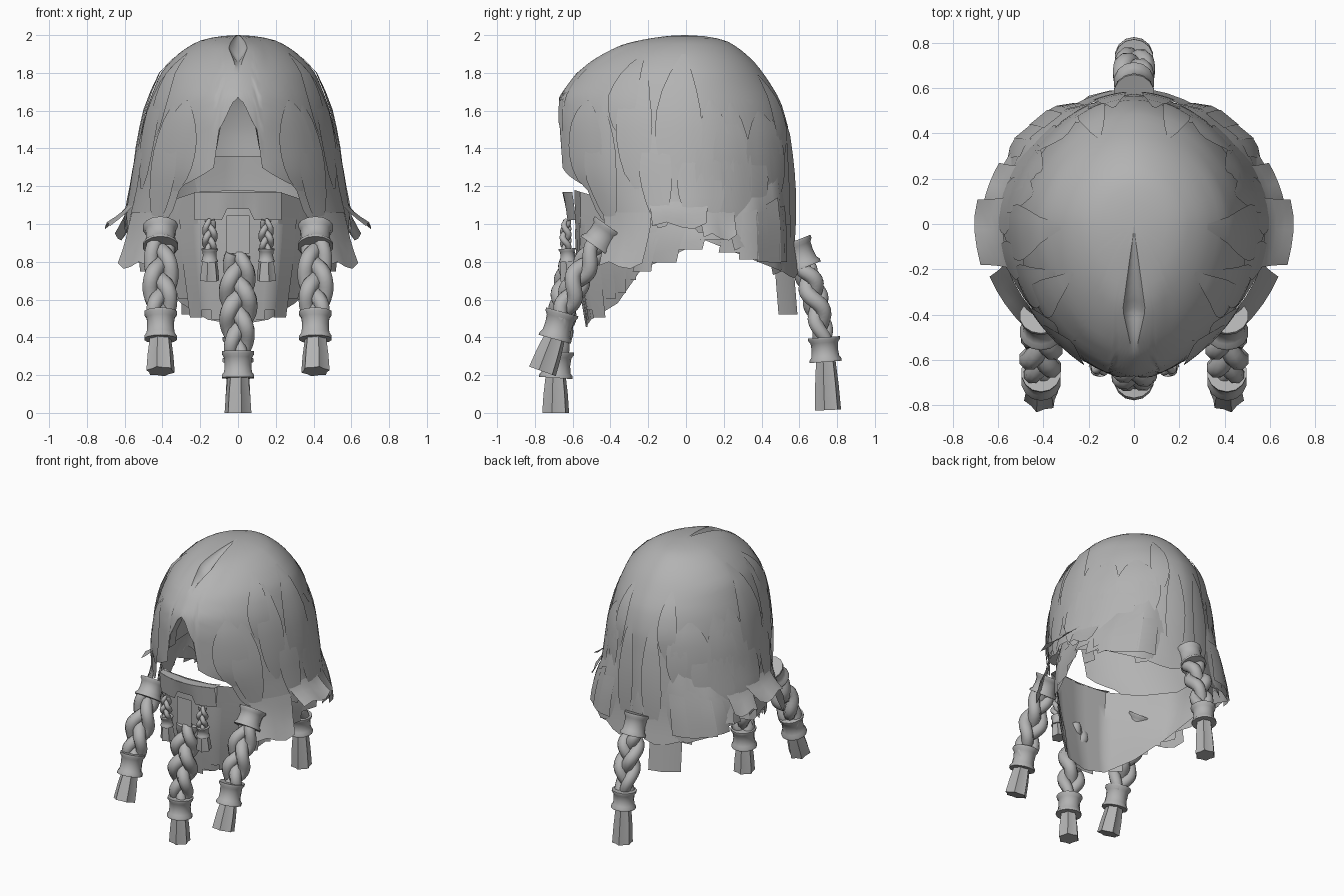
import bpy, bmesh, math, random
from mathutils import Vector

random.seed(4)
if "Cube" in bpy.data.objects:
    bpy.data.objects.remove(bpy.data.objects["Cube"], do_unlink=True)

grey = bpy.data.materials.new("hair_grey")
grey.use_nodes = True
COLOUR = (0.45, 0.45, 0.45, 1)
grey.diffuse_color = COLOUR
grey.node_tree.nodes["Principled BSDF"].inputs["Base Color"].default_value = COLOUR


def finish(name, bm, mirror=False, sheet=False, angle=40):
    """Turn a bmesh into a shaded object."""
    bm.normal_update()
    if sheet:
        for f in bm.faces:
            if f.normal.dot(f.calc_center_median() - Vector((0, 0, 1))) < 0:
                f.normal_flip()
    else:
        bmesh.ops.recalc_face_normals(bm, faces=bm.faces[:])
    mesh = bpy.data.meshes.new(name)
    bm.to_mesh(mesh)
    bm.free()
    mesh.materials.append(grey)
    ob = bpy.data.objects.new(name, mesh)
    bpy.context.collection.objects.link(ob)
    bpy.ops.object.select_all(action='DESELECT')
    ob.select_set(True)
    bpy.context.view_layer.objects.active = ob
    bpy.ops.object.shade_smooth_by_angle(angle=math.radians(angle))
    if mirror:
        ob.modifiers.new("mirror", 'MIRROR').use_axis[0] = True


def interp(table, x):
    """Linear interpolation in a list of (key, value)."""
    for (a, va), (b, vb) in zip(table, table[1:]):
        if x <= b:
            return va + (vb - va) * max(0, (x - a) / (b - a))
    return table[-1][1]


def sheet(bm, cols, rows, func):
    """Grid surface from func(u, v)."""
    g = [[bm.verts.new(func(i / cols, j / rows)) for i in range(cols + 1)]
         for j in range(rows + 1)]
    for j in range(rows):
        for i in range(cols):
            bm.faces.new((g[j][i], g[j][i + 1], g[j + 1][i + 1], g[j + 1][i]))


def tube(bm, pts, radii, sides=8, star=1.0):
    """Capped sweep; star < 1 pinches every second side."""
    rings = []
    for i, p in enumerate(pts):
        t = (pts[min(i + 1, len(pts) - 1)] - pts[max(i - 1, 0)]).normalized()
        n = t.cross(Vector((1, 0, 0))).normalized()
        s = n.cross(t)
        ring = []
        for k in range(sides):
            a = 2 * math.pi * (k + 0.5) / sides
            r = radii[i] * (star if k % 2 else 1)
            ring.append(bm.verts.new(p + r * (math.cos(a) * s + math.sin(a) * n)))
        rings.append(ring)
    for r0, r1 in zip(rings, rings[1:]):
        for k in range(sides):
            m = (k + 1) % sides
            bm.faces.new((r0[k], r0[m], r1[m], r1[k]))
    bm.faces.new(rings[0])
    bm.faces.new(rings[-1])


# Head of hair: half-width, front and back depth, keyed by sqrt(2 - z)
WIDTH = [(0, 0), (.1, .12), (.17, .2), (.32, .32), (.45, .41), (.63, .485), (.77, .525), (.89, .555), (1, .6)]
FRONT = [(0, 0), (.1, .14), (.22, .33), (.37, .5), (.45, .58), (.57, .67), (.67, .69), (.86, .685), (1, .6)]
BACK = [(0, 0), (.1, .13), (.17, .21), (.39, .37), (.59, .5), (.71, .545), (.89, .565), (1, .57)]
EDGE = [(0, 1.67), (6, 1.64), (12, 1.54), (15, 1.5), (17, 1.3), (24, 1.26), (32, 1.22), (37, 1.2),
        (41, 1.03), (90, 1.0), (110, .97), (140, .86), (165, .79), (180, .8)]


def scalp(deg, z, out=0.0):
    q = math.sqrt(max(0, 2 - z))
    a = math.radians(deg)
    x, y = max(0, math.sin(a)), -math.cos(a)
    depth = interp(FRONT if deg < 90 else BACK, q) + out
    x = x ** (1.2 if deg < 90 else 1.1)
    y = y ** 1.1 if deg > 90 else y
    return Vector(((interp(WIDTH, q) + out) * x, depth * y, z + out * max(0, z - 1.6)))


def hair_point(u, v):
    deg = 180 * u
    z = 2 - (2 - interp(EDGE, deg)) * v ** 1.7
    if v == 1 and deg > 43:
        z += random.uniform(-.03, .03)
    p = scalp(deg, z)
    if u in (0, 1):
        p.x = 0
    if deg < 60 and p.x < .15 and -.56 < p.y < -.03:      # wedge-shaped parting
        gap = .045 * min((-.03 - p.y) / .35, (p.y + .56) / .18)
        if u == 0:
            p.z -= 1.6 * gap
        else:
            p.x = gap + p.x * (1 - gap / .15)
    return p


bm = bmesh.new()
sheet(bm, 72, 24, hair_point)
bmesh.ops.remove_doubles(bm, verts=bm.verts[:], dist=.0005)
finish("hair_shell", bm, True, True)

# Turned-in edges of the face opening
bm = bmesh.new()
sheet(bm, 8, 2, lambda u, v: scalp(16 * u, interp(EDGE, 16 * u)) + Vector((.015 * v, .1 * v, -.01 * v)))
finish("opening_rim", bm, True, True)

# Pointed locks lying over the hair
bm = bmesh.new()
for i in range(15):
    mid = 42 + i * 9 + random.uniform(-4, 4)
    high = random.uniform(1.45, 1.95)
    low = max(high - random.uniform(.4, .8), interp(EDGE, mid) - .03)
    half = random.uniform(6, 12)

    def lock(u, v):
        deg = min(179, mid + (u - .5) * 2 * half * (.15 + math.sin(math.pi * v) ** .7))
        return scalp(deg, high + (low - high) * v, .004 + .014 * math.sin(math.pi * v))
    sheet(bm, 4, 8, lock)
finish("overlaid_locks", bm, True, True)

# Flared fringe around the hem: start angle, end angle, top, bottom, flare
bm = bmesh.new()
for a0, a1, top, low, flare in ((45, 73, 1.06, .78, .08), (72, 104, 1.12, .99, .1), (98, 119, 1.1, .93, .07),
                                (114, 138, 1.08, .86, .05), (138, 176, 1.0, .73, .025)):
    def flap(u, v):
        z = top + (low - top) * v + .02 * v * math.sin(7 * u)
        return scalp(a0 + (a1 - a0) * (.5 + (u - .5) * (1 - .2 * v)), z, .005 + flare * v ** 1.6)
    sheet(bm, 4, 4, flap)
finish("hem_fringe", bm, True, True)

# Single long strand at the back
bm = bmesh.new()
sheet(bm, 2, 3, lambda u, v: Vector((-.1 - .2 * u, .56 + .03 * v - .1 * u * u, .9 - .38 * v)))
finish("back_strand", bm, False, True)

# Beard and under-layer: lofted between an upper and a lower edge
TOP = [(0, -.59, 1.18), (.22, -.56, 1.17), (.37, -.38, 1.12), (.51, -.15, 1.1),
       (.52, .2, 1.1), (.42, .34, 1.2), (.25, .47, 1.36), (0, .53, 1.36)]
LOW = [(0, -.52, .45), (.16, -.5, .48), (.3, -.36, .57), (.48, -.24, .75),
       (.58, .1, .91), (.53, .36, .8), (.36, .5, .74), (0, .55, .8)]


def edge(points, u):
    s = u * (len(points) - 1)
    i = min(int(s), len(points) - 2)
    return Vector(points[i]).lerp(Vector(points[i + 1]), s - i)


def beard(u, v, out=0.0):
    p = edge(TOP, u).lerp(edge(LOW, u), v)
    radial = Vector((p.x, p.y, 0)).normalized()
    return p + radial * (out + .02 * math.sin(math.pi * v))


bm = bmesh.new()
sheet(bm, 28, 6, lambda u, v: beard(u, v * .98))
finish("beard_base", bm, True, True)

bm = bmesh.new()
for i in range(18):
    a = i / 18
    start, stop = random.uniform(.1, .45), random.uniform(.9, 1.03)
    lift = random.uniform(.004, .02)
    flat = beard(a + .03, stop).z

    def card(u, v):
        p = beard(min(1, a + .065 * u), start + (stop - start) * v, lift * (.3 + .7 * v))
        if v == 1:
            p.z = flat
        return p
    sheet(bm, 2, 4, card)
finish("beard_cards", bm, True, True)

# Moustache, arched over the mouth
bm = bmesh.new()
sheet(bm, 8, 3, lambda u, v: Vector((.23 * u, -.655 + 1.0 * (.23 * u) ** 2 + .02 * v,
                                     1.17 - v * (.09 if u < .3 else .15))))
sheet(bm, 4, 1, lambda u, v: Vector((.23 * u, -.655 + (.23 * u) ** 2 + .07 * v, 1.17)))
sheet(bm, 2, 2, lambda u, v: Vector((.06 * u, -.635, 1.045 - .2 * v)))
finish("moustache", bm, True, True)


def plait(name, x, path, amp, rad, turns, cuffs, tail, tail_radius, mirror=False):
    """Three-strand plait with flared cuffs and a ribbed loose end; points are (y, z)."""
    a, b, c = (Vector((x, *p)) for p in path)
    bm = bmesh.new()
    steps = 30
    for k in range(3):
        pts, radii = [], []
        for i in range(steps + 1):
            t = i / steps
            ph = 2 * math.pi * (turns * t + k / 3)
            tan = ((b - a) * (1 - t) + (c - b) * t).normalized()
            fore = tan.cross(Vector((1, 0, 0)))
            size = amp * (.7 + .4 * math.sin(math.pi * t))
            mid = a * (1 - t) ** 2 + b * 2 * t * (1 - t) + c * t * t
            pts.append(mid + Vector((size * math.sin(ph), 0, 0)) + fore * .6 * size * math.sin(2 * ph))
            radii.append(rad * (.75 + .25 * math.sin(math.pi * t)))
        tube(bm, pts, radii, 8)
    finish(name + "_plait", bm, mirror, angle=60)

    bm = bmesh.new()
    for p, q, r in cuffs:
        p, q = Vector((x, *p)), Vector((x, *q))
        spots = (0, .1, .22, .5, .78, .9, 1)
        sizes = (1.0, 1.0, .86, .82, .86, 1.0, 1.0)
        tube(bm, [p.lerp(q, s) for s in spots], [r * s for s in sizes], 14)
    finish(name + "_cuffs", bm, mirror)

    bm = bmesh.new()
    p, q = (Vector((x, *e)) for e in tail)
    tube(bm, [p, p.lerp(q, .5), q], [tail_radius * s for s in (.78, .95, 1.05)], 12, .8)
    finish(name + "_loose_end", bm, mirror, angle=20)


plait("side", .41, ((-.43, .95), (-.6, .7), (-.67, .46)), .05, .045, 1.0,
      (((-.405, .985), (-.48, .88), .095), ((-.655, .535), (-.695, .39), .088)),
      ((-.695, .4), (-.76, .22)), .074, True)
plait("front", 0, ((-.6, .84), (-.65, .6), (-.68, .3)), .054, .047, 1.1,
      (((-.68, .325), (-.69, .185), .088),), ((-.69, .2), (-.69, 0)), .07)
plait("back", 0, ((.59, .84), (.69, .66), (.73, .37)), .047, .045, 1.0,
      (((.575, .91), (.63, .77), .09), ((.73, .4), (.74, .27), .085)),
      ((.74, .28), (.752, .015)), .068)
plait("small", .15, ((-.63, 1.02), (-.645, .93), (-.63, .84)), .023, .018, .9,
      (((-.63, .87), (-.625, .8), .045),), ((-.625, .81), (-.615, .7)), .05, True)
